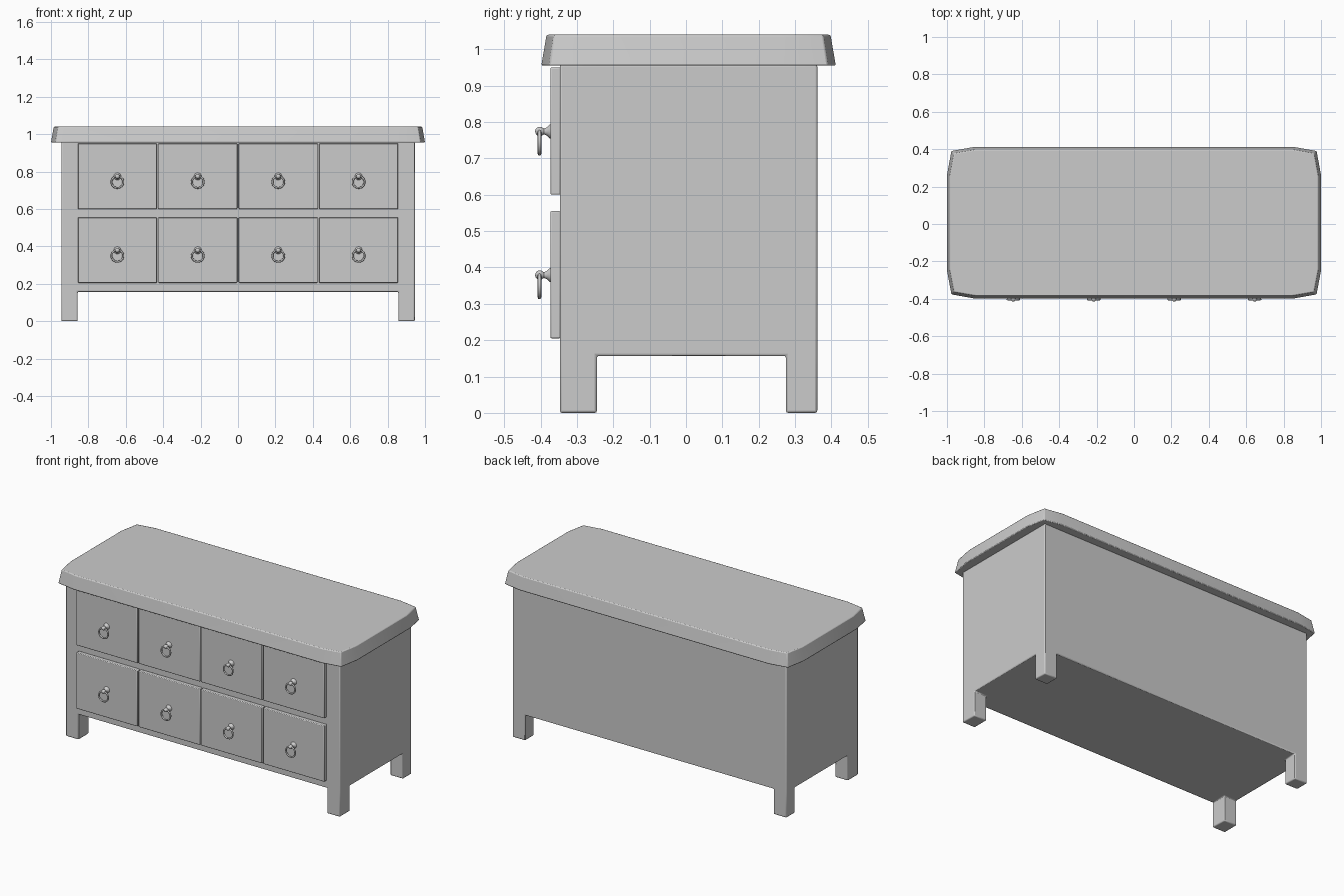
import bpy, bmesh, math
from mathutils import Matrix, Vector

if "Cube" in bpy.data.objects:
    bpy.data.objects.remove(bpy.data.objects["Cube"])


def finish(bm, name, bevel=0.0, smooth=True):
    bmesh.ops.recalc_face_normals(bm, faces=bm.faces[:])
    mesh = bpy.data.meshes.new(name)
    bm.to_mesh(mesh)
    bm.free()
    ob = bpy.data.objects.new(name, mesh)
    bpy.context.collection.objects.link(ob)
    if bevel:
        mod = ob.modifiers.new("Bevel", 'BEVEL')
        mod.width = bevel
        mod.segments = 2
        mod.limit_method = 'ANGLE'
        mod.angle_limit = math.radians(40)
    if smooth:
        bpy.context.view_layer.objects.active = ob
        ob.select_set(True)
        bpy.ops.object.shade_smooth_by_angle(angle=math.radians(35))
        ob.select_set(False)
    return ob


def box(name, lo, hi, bevel):
    bm = bmesh.new()
    lo, hi = Vector(lo), Vector(hi)
    bmesh.ops.create_cube(bm, size=1, matrix=Matrix.Translation((lo + hi) / 2)
                          @ Matrix.Diagonal((*(hi - lo), 1)))
    return finish(bm, name, bevel)


# Cabinet: a 3 x 3 floor plan raised into a box, corner cells drawn down as legs
xs, ys = [-0.945, -0.857, 0.857, 0.945], [-0.347, -0.245, 0.275, 0.361]
bm = bmesh.new()
grid = [[bm.verts.new((x, y, 0.157)) for x in xs] for y in ys]
cells = {(i, j): bm.faces.new((grid[j][i], grid[j][i + 1], grid[j + 1][i + 1], grid[j + 1][i]))
         for i in range(3) for j in range(3)}
corners = [cells[i, j] for i in (0, 2) for j in (0, 2)]
legs = bmesh.ops.extrude_discrete_faces(bm, faces=corners)["faces"]
for v in {v for f in legs for v in f.verts}:
    v.co.z = 0.003
rim = [e for e in bm.edges if len(e.link_faces) == 1]
up = bmesh.ops.extrude_edge_only(bm, edges=rim)["geom"]
top_verts = [g for g in up if isinstance(g, bmesh.types.BMVert)]
bmesh.ops.translate(bm, verts=top_verts, vec=(0, 0, 0.958 - 0.157))
bmesh.ops.contextual_create(bm, geom=[g for g in up if isinstance(g, bmesh.types.BMEdge)])
bmesh.ops.translate(bm, verts=bm.verts[:], vec=(0, 0, 0))
for v in bm.verts:
    if v.co.z < 0.01:
        v.co.z = 0
bmesh.ops.remove_doubles(bm, verts=bm.verts[:], dist=1e-5)
finish(bm, "cabinet_body", 0.006)

# Table top: outline bowed towards its corners, tapering upwards
quarter = [(1.0, 0.26), (0.977, 0.384), (0.86, 0.405)]
outline = (quarter + [(-x, y) for x, y in reversed(quarter)]
           + [(-x, -y) for x, y in quarter] + [(x, -y) for x, y in reversed(quarter)])
bm = bmesh.new()
rings = [[bm.verts.new((x * sx, y * sy + 0.007, z)) for x, y in outline]
         for z, sx, sy in ((0.955, 1.0, 1.0), (1.04, 0.985, 0.964))]
n = len(outline)
for k in range(n):
    bm.faces.new((rings[0][k], rings[0][(k + 1) % n], rings[1][(k + 1) % n], rings[1][k]))
bm.faces.new(rings[0])
bm.faces.new(rings[1])
finish(bm, "table_top", 0.005)


def knob(name, x, z):
    # Flared stem and ball, turned about the y axis
    profile = [(0, 0.021), (0.005, 0.018), (0.012, 0.011), (0.02, 0.008)]
    profile += [(0.031 - 0.013 * math.cos(a), 0.013 * math.sin(a))
                for a in (math.pi * t / 8 for t in range(2, 8))] + [(0.044, 0)]
    bm = bmesh.new()
    verts = [bm.verts.new((x + r, -0.371 - d, z)) for d, r in profile]
    edges = [bm.edges.new(p) for p in zip(verts, verts[1:])]
    bmesh.ops.spin(bm, geom=verts + edges, cent=(x, 0, z), axis=(0, 1, 0),
                   angle=math.tau, steps=16)
    bmesh.ops.remove_doubles(bm, verts=bm.verts[:], dist=1e-5)
    finish(bm, name)


# Drawers with knob and ring pull
for row, (z0, z1) in enumerate(((0.205, 0.555), (0.6, 0.95))):
    for col in range(4):
        x = -0.645 + 0.43 * col
        tag = f"{row + 1}_{col + 1}"
        box("drawer_" + tag, (x - 0.211, -0.373, z0), (x + 0.211, -0.345, z1), 0.004)
        z = z0 + 0.174
        knob("knob_" + tag, x, z)
        bpy.ops.mesh.primitive_torus_add(location=(x, -0.403, z - 0.03), rotation=(math.pi / 2, 0, 0),
                                         major_radius=0.0315, minor_radius=0.005,
                                         major_segments=24, minor_segments=8)
        pull = bpy.context.object
        pull.name = "ring_pull_" + tag
        bpy.ops.object.shade_smooth_by_angle(angle=math.radians(60))
        pull.select_set(False)
